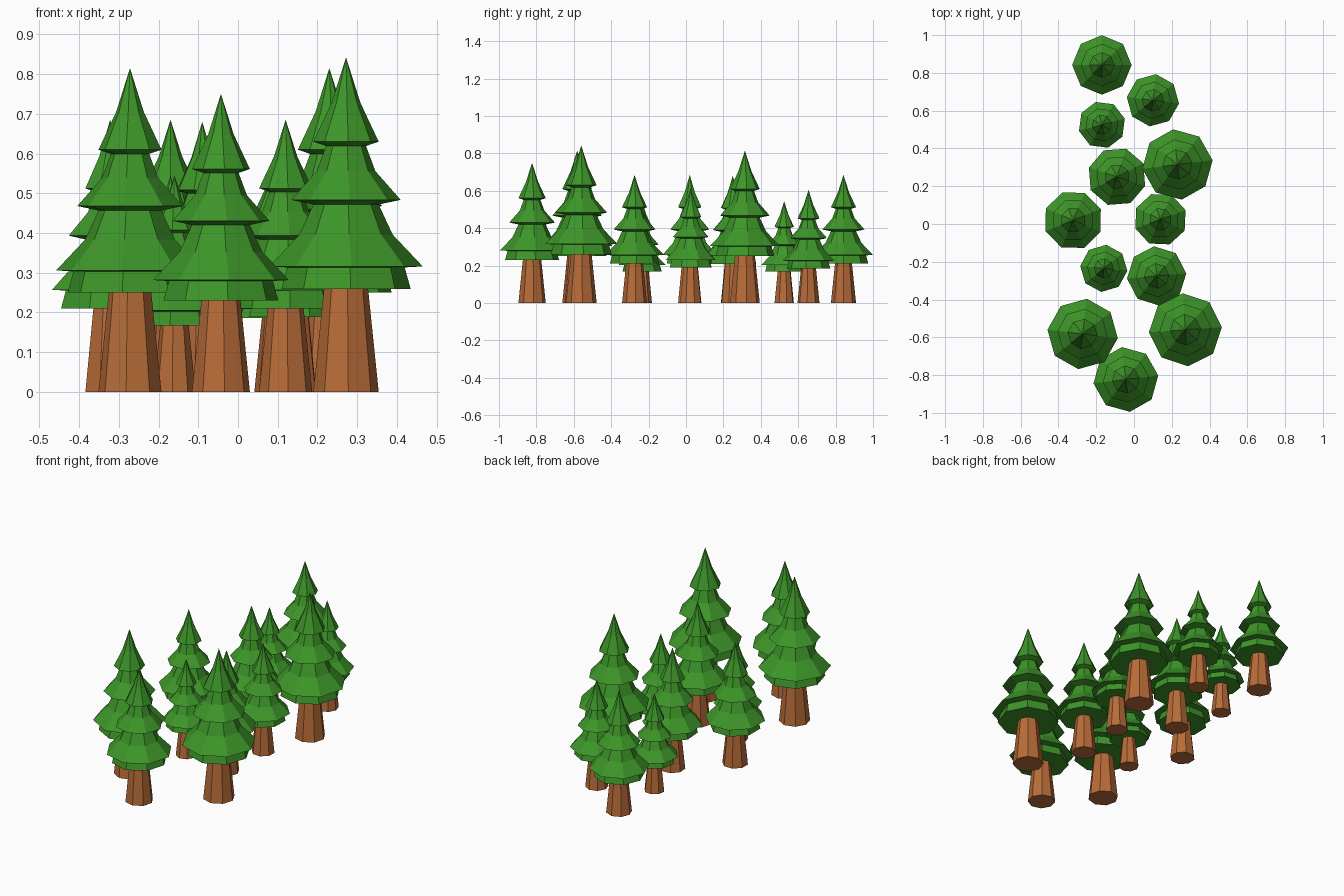
import bpy, math

if "Cube" in bpy.data.objects:
    bpy.data.objects.remove(bpy.data.objects["Cube"])

SIDES = 8

# Foliage profile for a tree of height 1: (radius, z) from underside to the tip
FOLIAGE = [
    (0.194, 0.307), (0.176, 0.372),                  # lowest short skirt
    (0.230, 0.375), (0.140, 0.470), (0.098, 0.560),  # widest tier
    (0.164, 0.574), (0.088, 0.660), (0.060, 0.735),  # middle tier
    (0.098, 0.748), (0.043, 0.865),                  # top tier
    (0.0, 1.0),
]
TRUNK = [(0.098, 0.0), (0.066, 0.310)]

# x, y, height, rotation in degrees
TREES = [
    (-0.17, 0.842, 0.685, 0), (0.10, 0.655, 0.605, -7),
    (-0.17, 0.525, 0.545, 15), (-0.09, 0.25, 0.68, 27),
    (0.23, 0.315, 0.815, 7), (-0.322, 0.02, 0.685, 22),
    (0.14, 0.025, 0.615, 20), (-0.16, -0.235, 0.545, -6),
    (0.12, -0.275, 0.685, 5), (-0.272, -0.582, 0.815, -7),
    (0.272, -0.56, 0.842, 4), (-0.043, -0.823, 0.75, 7),
]


def material(name, color):
    mat = bpy.data.materials.new(name)
    mat.diffuse_color = color
    mat.use_nodes = True
    mat.node_tree.nodes["Principled BSDF"].inputs["Base Color"].default_value = mat.diffuse_color
    return mat


def lathe(name, profile, mat):
    """Closed, faceted solid of revolution; radius 0 at the end makes a tip."""
    verts, faces = [], []
    for r, z in profile:
        if r == 0:
            verts.append((0, 0, z))
        else:
            for i in range(SIDES):
                a = 2 * math.pi * i / SIDES
                verts.append((r * math.cos(a), r * math.sin(a), z))
    faces.append(tuple(reversed(range(SIDES))))
    for k in range(len(profile) - 1):
        b = k * SIDES
        for i in range(SIDES):
            j = (i + 1) % SIDES
            if profile[k + 1][0] == 0:
                faces.append((b + i, b + j, b + SIDES))
            else:
                faces.append((b + i, b + j, b + SIDES + j, b + SIDES + i))
    if profile[-1][0] > 0:
        b = (len(profile) - 1) * SIDES
        faces.append(tuple(range(b, b + SIDES)))
    mesh = bpy.data.meshes.new(name)
    mesh.from_pydata(verts, [], faces)
    mesh.materials.append(mat)
    return mesh


foliage_mesh = lathe("foliage", FOLIAGE, material("green", (0.047, 0.305, 0.022, 1)))
trunk_mesh = lathe("trunk", TRUNK, material("bark", (0.48, 0.15, 0.04, 1)))

# Forest: every tree shares the same meshes, scaled and turned
for n, (x, y, h, rot) in enumerate(TREES, 1):
    for part, mesh in (("foliage", foliage_mesh), ("trunk", trunk_mesh)):
        ob = bpy.data.objects.new(f"tree_{n}_{part}", mesh)
        ob.location = (x, y, 0)
        ob.scale = (h, h, h)
        ob.rotation_euler.z = math.radians(rot)
        bpy.context.collection.objects.link(ob)
